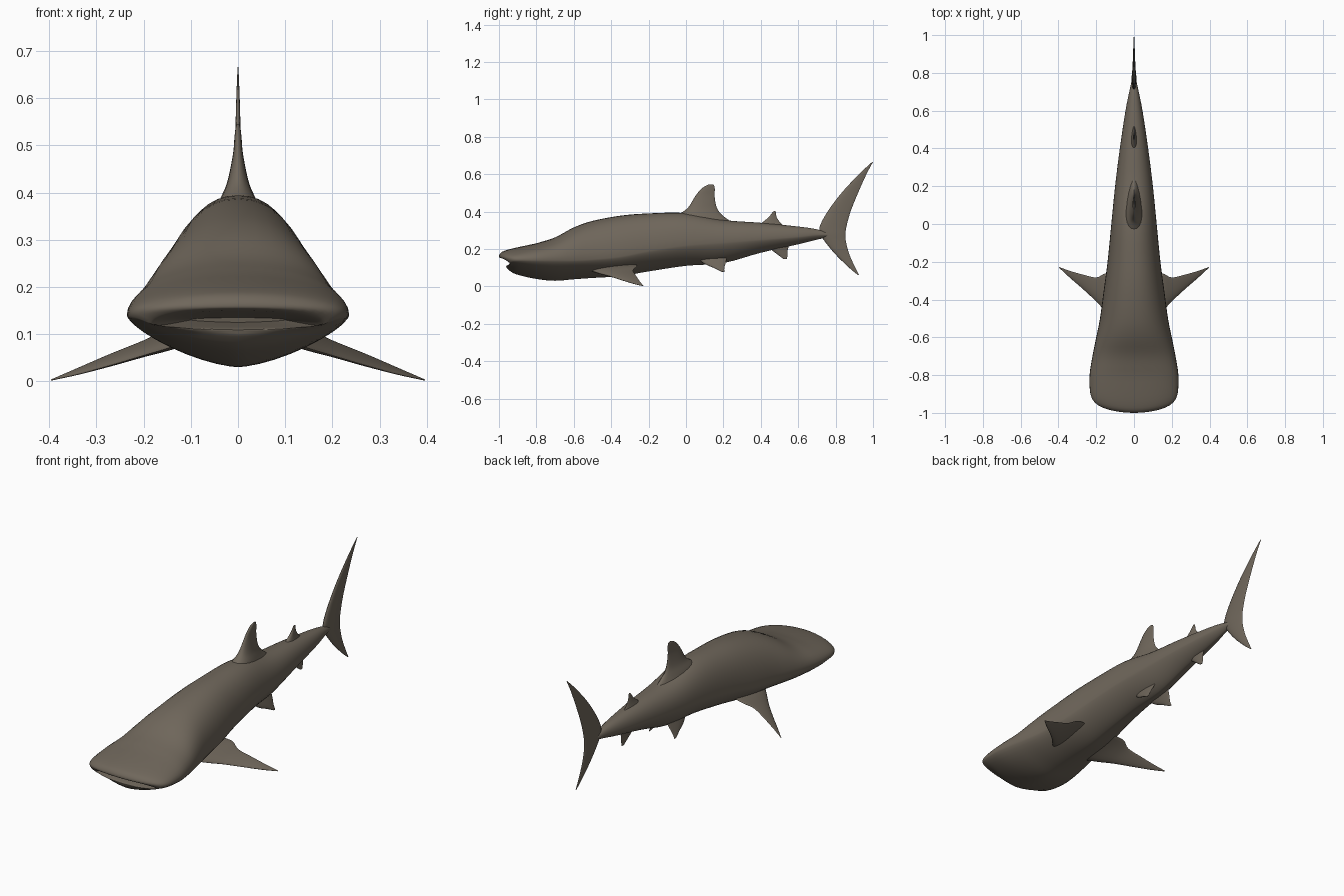
import bpy
import bmesh
import math
from mathutils import Vector

if "Cube" in bpy.data.objects:
    bpy.data.objects.remove(bpy.data.objects["Cube"], do_unlink=True)

# Single skin colour
skin = bpy.data.materials.new("grey_brown_skin")
skin.use_nodes = True
colour = (0.16, 0.135, 0.105, 1)
skin.diffuse_color = colour
skin.node_tree.nodes["Principled BSDF"].inputs["Base Color"].default_value = colour


def smooth_rows(rows, steps):
    """Catmull-Rom interpolation of all columns in a station table."""
    result = []
    last = len(rows) - 1
    for i in range(last):
        before, start = rows[max(i - 1, 0)], rows[i]
        end, after = rows[i + 1], rows[min(i + 2, last)]
        for s in range(steps):
            t = s / steps
            result.append([
                b + t * ((c - a) / 2 + t * (a - 2.5 * b + 2 * c - d / 2
                                            + t * (3 * (b - c) + d - a) / 2))
                for a, b, c, d in zip(before, start, end, after)])
    result.append(list(rows[-1]))
    return result


def loft(name, rings, angle=50):
    """Skin a list of equal closed rings and cap both ends."""
    bm = bmesh.new()
    loops = [[bm.verts.new(p) for p in ring] for ring in rings]
    count = len(loops[0])
    for a, b in zip(loops, loops[1:]):
        for i in range(count):
            j = (i + 1) % count
            bm.faces.new((a[i], a[j], b[j], b[i]))
    bm.faces.new(loops[0])
    bm.faces.new(loops[-1])
    bmesh.ops.recalc_face_normals(bm, faces=bm.faces)
    mesh = bpy.data.meshes.new(name)
    bm.to_mesh(mesh)
    bm.free()
    obj = bpy.data.objects.new(name, mesh)
    bpy.context.collection.objects.link(obj)
    mesh.materials.append(skin)
    bpy.ops.object.select_all(action="DESELECT")
    obj.select_set(True)
    bpy.context.view_layer.objects.active = obj
    bpy.ops.object.shade_smooth_by_angle(angle=math.radians(angle))
    return obj


def power(value, exponent):
    return math.copysign(abs(value) ** exponent, value)


def body_ring(y, width, top, bottom, middle, count=40):
    """Rounded back, shallow V belly; the snout bows and the upper lip overhangs."""
    ring = []
    front = min(max((-0.8 - y) / 0.12, 0), 1)
    for i in range(count):
        a = math.tau * i / count
        c, s = math.cos(a), math.sin(a)
        e = 2 / 2.2 if s >= 0 else 2 / 1.5
        x = width * power(c, e)
        z = middle + (top - middle if s >= 0 else middle - bottom) * power(s, e)
        bow = 0.045 * (1 - (x / 0.22) ** 2)
        lip = min(max(0.8 * (z - 0.13), -0.02), 0.02)
        ring.append((x, y - front * (bow + lip), z))
    return ring


# Body: y, half width, top, bottom, widest height (starts inside the mouth)
body = [
    (-.84, .10, .135, .125, .13), (-.92, .17, .15, .113, .118),
    (-.935, .19, .16, .105, .125), (-.925, .215, .18, .09, .135),
    (-.89, .232, .2, .065, .14), (-.8, .235, .23, .04, .14),
    (-.7, .22, .262, .03, .14), (-.6, .2, .315, .038, .14),
    (-.5, .18, .35, .045, .145), (-.35, .16, .378, .055, .16),
    (-.2, .14, .39, .08, .19), (0, .12, .392, .11, .22),
    (.2, .1, .355, .125, .235), (.4, .075, .34, .18, .25),
    (.6, .045, .32, .225, .265), (.7, .025, .305, .25, .275),
    (.77, .01, .285, .265, .275),
]
loft("body", [body_ring(*row) for row in smooth_rows(body, 4)])


def fin(name, rows, normal, count=20):
    """Rows: x, leading y, leading z, trailing y, trailing z, half thickness."""
    normal = Vector(normal).normalized()
    rings = []
    for x, y0, z0, y1, z1, thick in smooth_rows(rows, 5):
        lead, trail = Vector((x, y0, z0)), Vector((x, y1, z1))
        ring = []
        for i in range(count):
            a = math.tau * i / count
            chord = (1 - math.cos(a)) / 2
            side = math.sin(a) * (1.2 - 0.7 * chord) * max(thick, 0.001)
            ring.append(lead.lerp(trail, chord) + normal * side)
        rings.append(ring)
    return loft(name, rings, 60)


def upright_fin(name, rows):
    """Rows: height, leading y, trailing y, half thickness."""
    return fin(name, [(0, a, z, b, z, t) for z, a, b, t in rows], (1, 0, 0))


# Fins on the centre line
upright_fin("dorsal_fin", [
    (.34, -.08, .25, .06), (.38, -.045, .195, .045), (.42, .01, .165, .026),
    (.48, .048, .153, .012), (.52, .08, .154, .008), (.54, .11, .15, .005),
    (.546, .125, .142, .002)])
upright_fin("rear_dorsal_fin", [
    (.31, .36, .54, .025), (.34, .405, .505, .014), (.37, .442, .485, .007),
    (.395, .462, .481, .004), (.402, .47, .477, .001)])
upright_fin("anal_fin", [
    (.24, .4, .56, .025), (.2, .45, .545, .012), (.17, .49, .543, .006),
    (.147, .52, .54, .002)])
upright_fin("tail_fin", [
    (.666, .996, 1, .001), (.6, .925, .965, .004), (.5, .832, .92, .007),
    (.4, .757, .88, .01), (.32, .715, .858, .013), (.28, .72, .853, .014),
    (.24, .742, .855, .012), (.17, .8, .874, .008), (.1, .872, .905, .004),
    (.06, .92, .925, .001)])

# Paired fins
pectoral = [
    (.08, -.54, .095, -.27, .118, .018), (.15, -.465, .07, -.262, .108, .014),
    (.2, -.41, .055, -.283, .086, .01), (.27, -.345, .034, -.268, .058, .007),
    (.34, -.284, .015, -.248, .028, .004), (.396, -.232, .002, -.228, .004, .001)]
pelvic = [
    (.04, .06, .15, .22, .16, .014), (.055, .1, .12, .212, .125, .01),
    (.066, .15, .098, .205, .098, .006), (.075, .19, .078, .205, .077, .002)]
for side, sign in (("left", 1), ("right", -1)):
    for part, rows, normal in (("pectoral_fin", pectoral, (.35, -.2, 1)),
                               ("pelvic_fin", pelvic, (1, 0, .4))):
        mirrored = [(sign * row[0], *row[1:]) for row in rows]
        fin(f"{side}_{part}", mirrored, (sign * normal[0], *normal[1:]))
